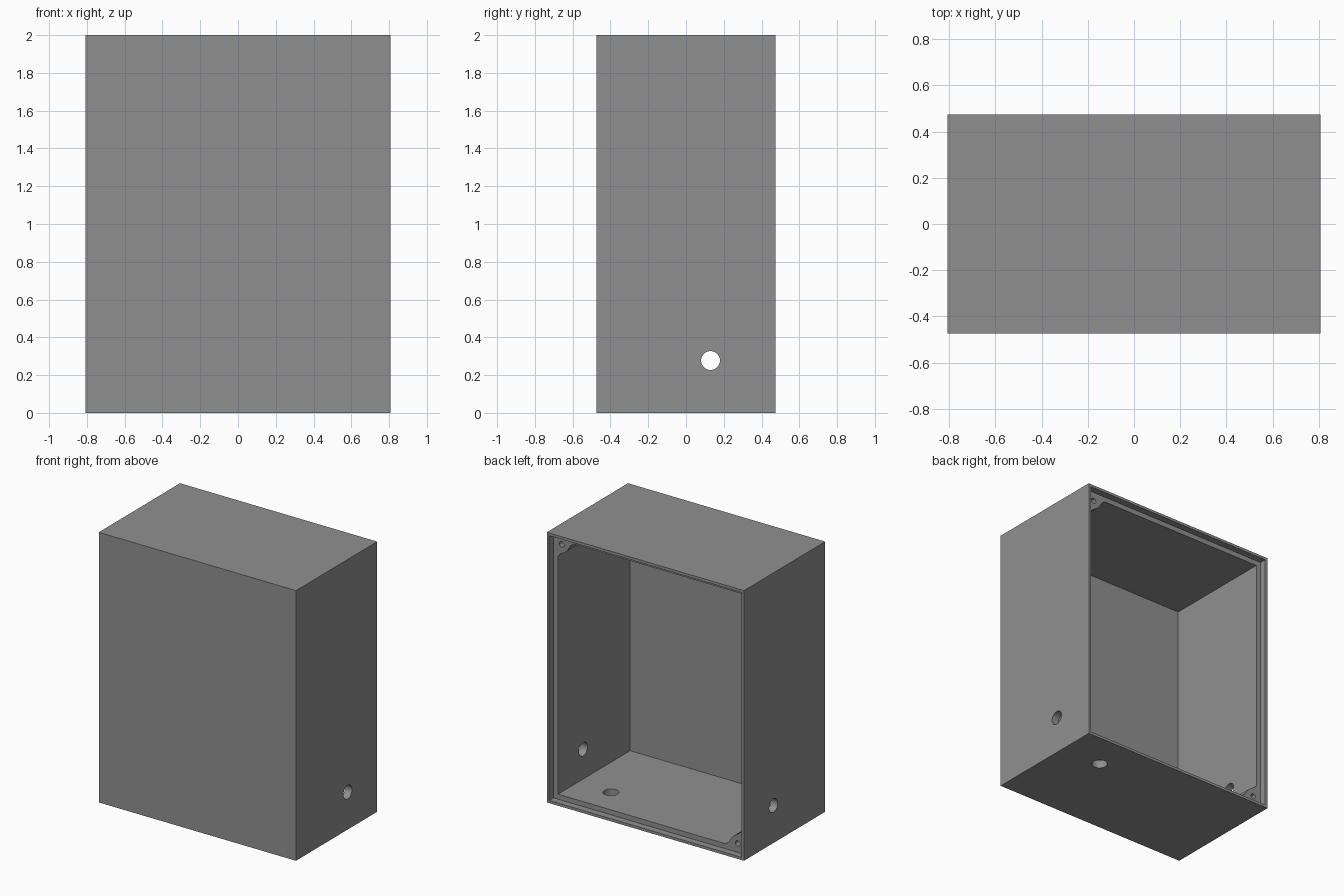
import bpy, bmesh, math
from mathutils import Matrix, Vector

if "Cube" in bpy.data.objects:
    bpy.data.objects.remove(bpy.data.objects["Cube"])

W, D, H = 0.8075, 0.475, 2.0      # half width, half depth, height
WALL, LIP, STEP = 0.057, 0.02, 0.05
LEDGE = D - STEP                  # y of the lid ledge
SCREW = 0.086                     # screw inset from the outer corner

grey = bpy.data.materials.new("grey plastic")
grey.diffuse_color = (0.28, 0.28, 0.28, 1)
grey.use_nodes = True
grey.node_tree.nodes["Principled BSDF"].inputs["Base Color"].default_value = grey.diffuse_color


def make(name, bm):
    bmesh.ops.recalc_face_normals(bm, faces=bm.faces)
    mesh = bpy.data.meshes.new(name)
    bm.to_mesh(mesh)
    bm.free()
    ob = bpy.data.objects.new(name, mesh)
    bpy.context.collection.objects.link(ob)
    ob.data.materials.append(grey)
    return ob


def prism(name, outline, y0, y1):
    """Extrude an x-z outline along y."""
    bm = bmesh.new()
    face = bm.faces.new([bm.verts.new((x, y0, z)) for x, z in outline])
    out = bmesh.ops.extrude_face_region(bm, geom=[face])
    verts = [g for g in out["geom"] if isinstance(g, bmesh.types.BMVert)]
    bmesh.ops.translate(bm, vec=(0, y1 - y0, 0), verts=verts)
    return make(name, bm)


def rod(name, centre, axis, radius, length):
    bm = bmesh.new()
    turn = Vector((0, 0, 1)).rotation_difference(Vector(axis)).to_matrix().to_4x4()
    bmesh.ops.create_cone(bm, cap_ends=True, segments=40, radius1=radius,
                          radius2=radius, depth=length,
                          matrix=Matrix.Translation(centre) @ turn)
    return make(name, bm)


def rect(inset):
    return [(-W + inset, inset), (W - inset, inset),
            (W - inset, H - inset), (-W + inset, H - inset)]


# Enclosure block
box = prism("enclosure", rect(0), -D, D)

# Cavity outline, with a rounded screw post left in two opposite corners
post = [(0.185, WALL), (0.16, 0.078), (0.146, 0.1), (0.127, 0.127),
        (0.1, 0.146), (0.078, 0.16), (WALL, 0.18)]
cavity = [(-W + u, v) for u, v in reversed(post)]
cavity.append((W - WALL, WALL))
cavity += [(W - u, H - v) for u, v in reversed(post)]
cavity.append((-W + WALL, H - WALL))

cutters = [
    prism("cavity_cutter", cavity, -D + WALL, D + 0.1),
    prism("lid_recess_cutter", rect(LIP), LEDGE, D + 0.2),
    # Cable holes through both sides and the floor
    rod("side_hole_cutter", (0, 0.13, 0.277), (1, 0, 0), 0.05, 3),
    rod("floor_hole_cutter", (0.477, 0.197, 0), (0, 0, 1), 0.054, 0.3),
    # Blind screw holes in the posts
    rod("top_screw_cutter", (W - SCREW, LEDGE, H - SCREW), (0, 1, 0), 0.02, 0.4),
    rod("bottom_screw_cutter", (-W + SCREW, LEDGE, SCREW), (0, 1, 0), 0.02, 0.4),
]

bpy.context.view_layer.objects.active = box
box.select_set(True)
for cutter in cutters:
    mod = box.modifiers.new(cutter.name, "BOOLEAN")
    mod.operation = "DIFFERENCE"
    mod.solver = "EXACT"
    mod.object = cutter
    bpy.ops.object.modifier_apply(modifier=mod.name)
    bpy.data.objects.remove(cutter)

bpy.ops.object.shade_smooth_by_angle(angle=math.radians(30))
